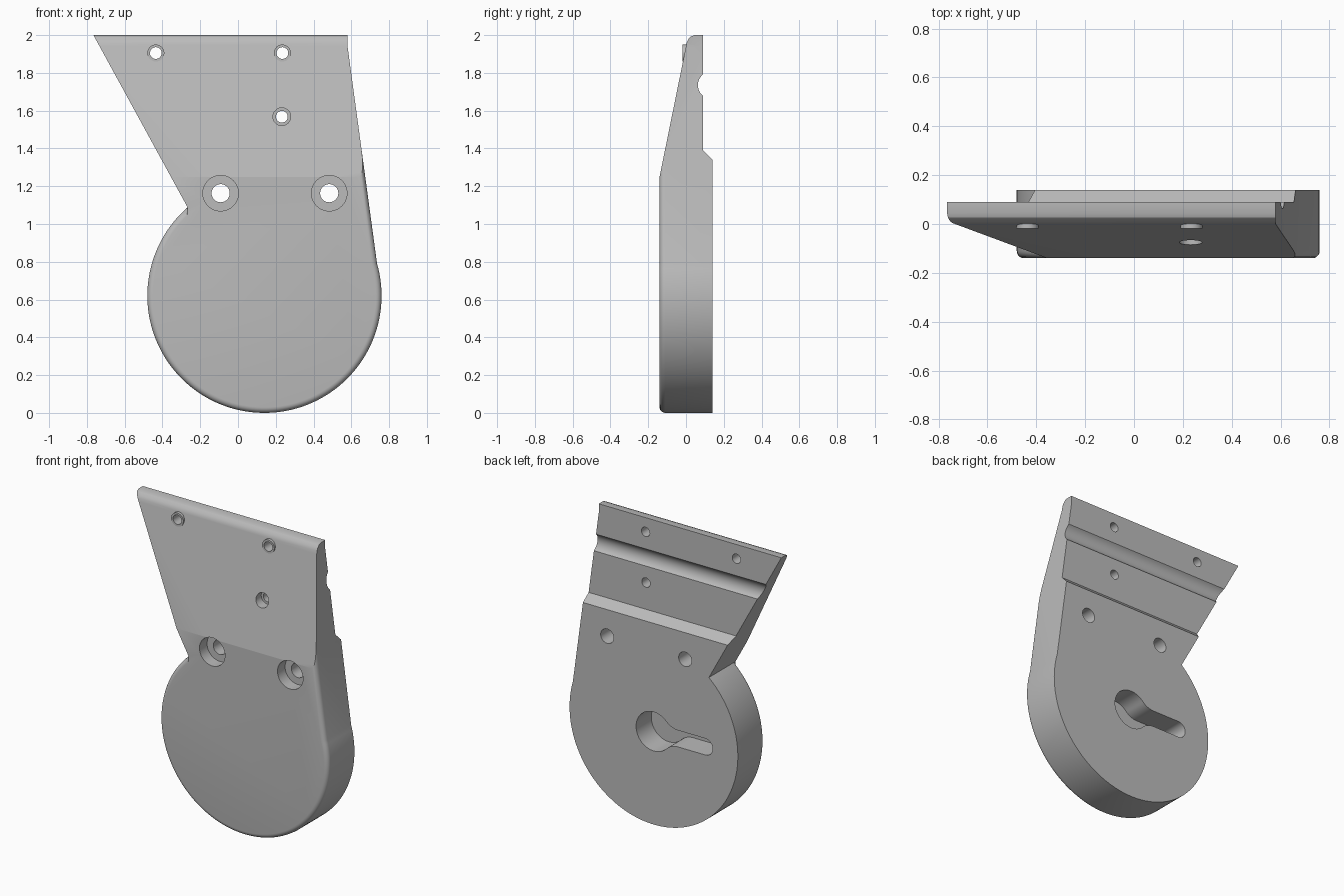
import bpy, bmesh
from math import sin, cos, asin, pi, radians, sqrt

cube = bpy.data.objects.get("Cube")
if cube:
    bpy.data.objects.remove(cube, do_unlink=True)

grey = bpy.data.materials.new("plain grey")
grey.use_nodes = True
grey.diffuse_color = (0.5, 0.5, 0.5, 1)
grey.node_tree.nodes["Principled BSDF"].inputs["Base Color"].default_value = (0.5, 0.5, 0.5, 1)


def arc(cx, cz, r, start, end, n):
    """Points on an arc, angles in radians."""
    steps = [start + (end - start) * i / n for i in range(n + 1)]
    return [(cx + r * cos(a), cz + r * sin(a)) for a in steps]


def prism(name, points, low, high, along="y", bevel=None):
    """Extrude a closed outline along x or y; bevel picks front edges to round."""
    bm = bmesh.new()
    place = (lambda p, d: (p[0], d, p[1])) if along == "y" else (lambda p, d: (d, p[0], p[1]))
    near = [bm.verts.new(place(p, low)) for p in points]
    far = [bm.verts.new(place(p, high)) for p in points]
    bm.faces.new(near)
    bm.faces.new(far)
    for i in range(len(points)):
        j = (i + 1) % len(points)
        bm.faces.new((near[i], near[j], far[j], far[i]))
    bmesh.ops.recalc_face_normals(bm, faces=bm.faces)
    if bevel:
        chosen = [e for e in bm.edges
                  if all(abs(v.co.y - low) < 1e-5 for v in e.verts)
                  and bevel((e.verts[0].co + e.verts[1].co) / 2)]
        bmesh.ops.bevel(bm, geom=chosen, offset=0.03, segments=5, profile=0.5,
                        affect="EDGES", clamp_overlap=False)
    mesh = bpy.data.meshes.new(name)
    bm.to_mesh(mesh)
    bm.free()
    mesh.materials.append(grey)
    obj = bpy.data.objects.new(name, mesh)
    bpy.context.collection.objects.link(obj)
    return obj


def disc(x, z, r, n=40):
    return arc(x, z, r, 0, 2 * pi, n)[:-1]


def combine(target, tool, operation):
    """Apply a boolean and discard the tool."""
    mod = target.modifiers.new("cut", "BOOLEAN")
    mod.operation, mod.object, mod.solver = operation, tool, "EXACT"
    bpy.context.view_layer.objects.active = target
    bpy.ops.object.modifier_apply(modifier=mod.name)
    bpy.data.objects.remove(tool, do_unlink=True)


# Plate outline: round head below, slanted tab above, rounded front rim
cx, cz, radius = 0.14, 0.62, 0.62
outline = arc(cx, cz, radius, radians(131), radians(376), 96)
outline += [(0.58, 1.94), (0.58, 2.1), (-0.82, 2.1)]
plate = prism("bracket_plate", outline, -0.14, 0.2,
              bevel=lambda m: m.z < 2.05 and not (m.z > 1.1 and m.x < 0))

# Side profile: sloped front, rounded top, grooved and stepped back
half, sag = 0.057, 0.027
groove_r = (half ** 2 + sag ** 2) / (2 * sag)
spread = asin(half / groove_r)
groove = arc(0.09 - sag + groove_r, 1.735, groove_r, pi - spread, pi + spread, 12)
profile = [(-0.2, -0.1), (-0.2, 0.954), (0, 1.94)]
profile += [(0.004, 1.96), (0.012, 1.978), (0.026, 1.993), (0.045, 2)]
profile += [(0.09, 2)] + groove + [(0.09, 1.39), (0.14, 1.34), (0.14, -0.1)]
combine(plate, prism("side_profile", profile, -1, 1, "x"), "INTERSECT")

# Raised collars around the two upper holes
upper = [(-0.435, 1.905), (0.235, 1.905)]
for x, z in upper:
    combine(plate, prism("collar", disc(x, z, 0.045), -0.018, 0.05), "UNION")

# Small through holes, the lower one with a counterbore
for x, z in upper + [(0.232, 1.568)]:
    combine(plate, prism("small_hole", disc(x, z, 0.031), -0.3, 0.3), "DIFFERENCE")
combine(plate, prism("small_counterbore", disc(0.232, 1.568, 0.047), -0.3, -0.02), "DIFFERENCE")

# Large counterbored holes
for x in (-0.092, 0.483):
    combine(plate, prism("large_hole", disc(x, 1.163, 0.048), -0.3, 0.3), "DIFFERENCE")
    combine(plate, prism("large_counterbore", disc(x, 1.163, 0.094, 56), -0.3, -0.06), "DIFFERENCE")

# Keyhole pocket in the back with blended neck
big, slot, blend = 0.13, 0.055, 0.12
rise = slot + blend
reach = sqrt((big + blend) ** 2 - rise ** 2)
tilt = asin(rise / (big + blend))
keyhole = arc(cx, cz, big, -pi + tilt, pi - tilt, 40)
keyhole += arc(cx - reach, cz + rise, blend, -tilt, -pi / 2, 10)[1:]
keyhole += arc(-0.24, cz, slot, pi / 2, 3 * pi / 2, 16)
keyhole += arc(cx - reach, cz - rise, blend, pi / 2, tilt, 10)[:-1]
combine(plate, prism("keyhole_pocket", keyhole, -0.02, 0.3), "DIFFERENCE")

# Smooth the curved walls, keep hard edges
bpy.ops.object.select_all(action="DESELECT")
plate.select_set(True)
bpy.context.view_layer.objects.active = plate
bpy.ops.object.shade_smooth_by_angle(angle=radians(25))
